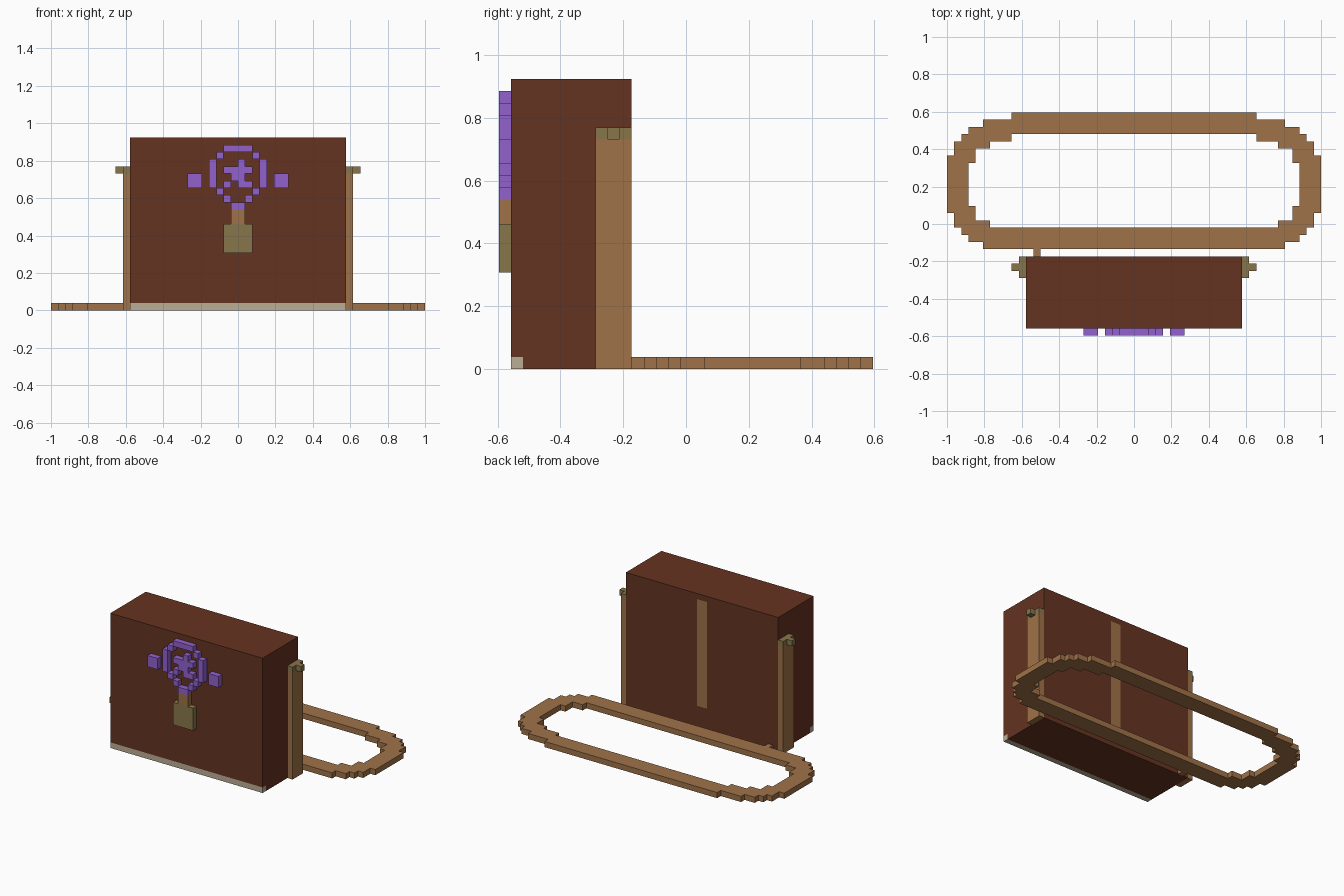
import bpy
import bmesh
from mathutils import Vector

if "Cube" in bpy.data.objects:
    bpy.data.objects.remove(bpy.data.objects["Cube"])

U = 1 / 26  # size of one block; all layout below is in blocks


def material(name, color):
    m = bpy.data.materials.new(name)
    m.use_nodes = True
    m.diffuse_color = (*color, 1)
    m.node_tree.nodes["Principled BSDF"].inputs["Base Color"].default_value = (*color, 1)
    return m


LEATHER = material("dark leather brown", (0.13, 0.033, 0.015))
TAN = material("tan strap", (0.35, 0.17, 0.065))
KHAKI = material("khaki metal", (0.25, 0.18, 0.07))
PURPLE = material("purple", (0.29, 0.12, 0.61))
CREAM = material("cream trim", (0.50, 0.42, 0.30))


def finish(name, bm, *mats):
    bmesh.ops.recalc_face_normals(bm, faces=bm.faces)
    bmesh.ops.scale(bm, vec=(U, U, U), verts=bm.verts)
    mesh = bpy.data.meshes.new(name)
    bm.to_mesh(mesh)
    bm.free()
    for m in mats:
        mesh.materials.append(m)
    obj = bpy.data.objects.new(name, mesh)
    bpy.context.collection.objects.link(obj)
    return obj


def add_box(bm, lo, hi):
    lo, hi = Vector(lo), Vector(hi)
    verts = bmesh.ops.create_cube(bm, size=1)["verts"]
    for v in verts:
        v.co = (lo + hi) / 2 + v.co * (hi - lo)


def box(name, lo, hi, mat):
    bm = bmesh.new()
    add_box(bm, lo, hi)
    return finish(name, bm, mat)


def block_slab(name, cells, place, mat):
    """One-block-thick slab from 2D cells; place(a, b, depth) gives the 3D point."""
    bm = bmesh.new()

    def face(*pts):
        bm.faces.new([bm.verts.new(place(*p)) for p in pts])

    for a, b in cells:
        corners = [(a, b), (a + 1, b), (a + 1, b + 1), (a, b + 1)]
        neighbours = [(a, b - 1), (a + 1, b), (a, b + 1), (a - 1, b)]
        for d in (0, 1):
            face(*[(*c, d) for c in corners])
        for i, n in enumerate(neighbours):
            if n not in cells:
                p, q = corners[i], corners[(i + 1) % 4]
                face((*p, 0), (*q, 0), (*q, 1), (*p, 1))
    bmesh.ops.remove_doubles(bm, verts=bm.verts, dist=0.01)
    bmesh.ops.recalc_face_normals(bm, faces=bm.faces)
    bmesh.ops.dissolve_limit(bm, angle_limit=0.01, verts=bm.verts, edges=bm.edges)
    return finish(name, bm, mat)


# Bag body, cut so the back stripe and front base trim lie flush
bm = bmesh.new()
add_box(bm, (-15, -14.5, 0), (15, -4.5, 24))
for axis, at in ((0, -1), (0, 1), (1, -13.5), (2, 1), (2, 4), (2, 23)):
    co, no = Vector(), Vector()
    co[axis], no[axis] = at, 1
    bmesh.ops.bisect_plane(bm, geom=bm.verts[:] + bm.edges[:] + bm.faces[:],
                           plane_co=co, plane_no=no)
for f in bm.faces:
    c = f.calc_center_median()
    if c.y > -4.6 and abs(c.x) < 1 and 4 < c.z < 23:
        f.material_index = 1
    elif c.y < -13.5 and c.z < 1:
        f.material_index = 2
finish("bag_body", bm, LEATHER, TAN, CREAM)

# Side straps with metal caps and pegs
for side, s in (("left", 1), ("right", -1)):
    def span(a, b):
        return sorted((a * s, b * s))
    x0, x1 = span(15, 16)
    p0, p1 = span(16, 17)
    box(side + "_side_strap", (x0, -7.5, 0), (x1, -4.5, 19), TAN)
    box(side + "_strap_cap", (x0, -7.5, 19), (x1, -4.5, 20), KHAKI)
    box(side + "_strap_peg", (p0, -6.5, 19), (p1, -5.5, 20), KHAKI)

# Carrying strap lying on the ground: outer and inner half widths per row
outer = [21, 23, 24] + [25] * 2 + [26] * 8 + [25] * 2 + [24, 23, 21, 17]
inner = [0] * 3 + [20] + [22] * 2 + [23] * 6 + [22] * 2 + [20, 17] + [0] * 3
ring = {(x, y) for y, (o, i) in enumerate(zip(outer, inner))
        for x in range(-o, o) if not -i <= x < i}
block_slab("carrying_strap", ring, lambda a, b, d: (a, b - 3.5, d), TAN)
box("strap_link", (-14, -4.5, 0), (-13, -3.5, 1), TAN)

# Front emblem, drawn top row first
art = [
    ".....####.....",
    "....#....#....",
    "...#...#..#...",
    "...#.####.#...",
    "##.#..##..#.##",
    "##.#.#.##.#.##",
    "....#....#....",
    ".....#..#.....",
    "......##......",
]
emblem = {(x - 7, 22 - r) for r, row in enumerate(art)
          for x, ch in enumerate(row) if ch == "#"}
block_slab("front_emblem", emblem, lambda a, b, d: (a, d - 15.5, b), PURPLE)

# Clasp below the emblem
box("clasp_tab", (-1, -15.5, 12), (1, -14.5, 14), TAN)
box("clasp_plate", (-2, -15.5, 8), (2, -14.5, 12), KHAKI)
